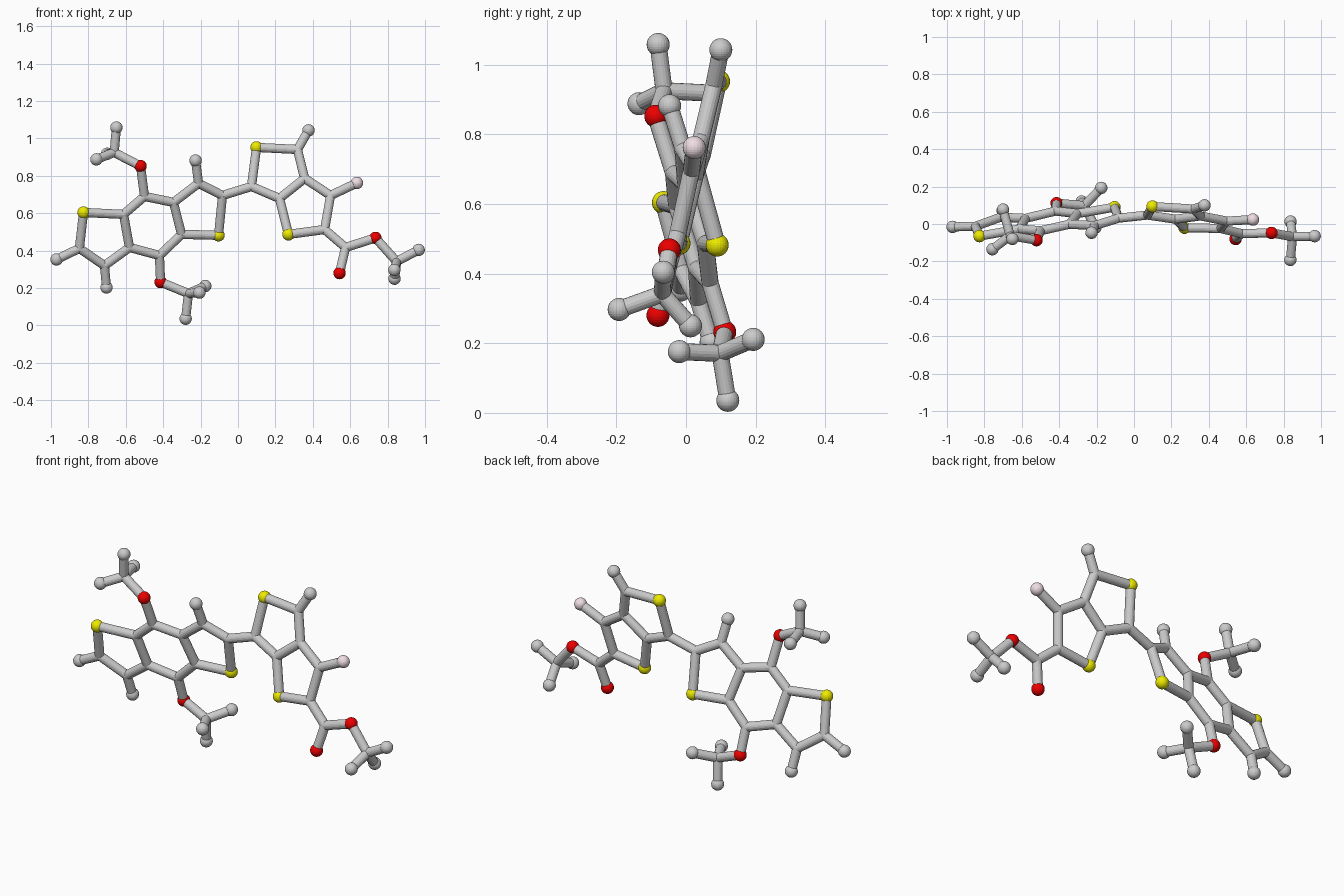
import bpy, bmesh
from mathutils import Vector, Matrix

if "Cube" in bpy.data.objects:
    bpy.data.objects.remove(bpy.data.objects["Cube"])

BALL, STICK = 0.033, 0.0245


def left(x, z):   # tilted plane of the left ring system
    return Vector((x, 0.247 + 0.1647 * x - 0.291 * z, z))


def right(x, z):  # tilted plane of the right ring system
    return Vector((x, -0.1164 - 0.0504 * x + 0.2257 * z, z))


def material(name, rgb):
    m = bpy.data.materials.new(name)
    m.diffuse_color = (*rgb, 1)
    m.use_nodes = True
    m.node_tree.nodes["Principled BSDF"].inputs["Base Color"].default_value = m.diffuse_color
    return m


yellow = material("yellow", (0.85, 0.83, 0.0))
red = material("red", (0.85, 0.0, 0.0))
pink = material("pink", (0.87, 0.73, 0.77))


def finish(name, bm, mat=None):
    mesh = bpy.data.meshes.new(name)
    bm.to_mesh(mesh)
    bm.free()
    ob = bpy.data.objects.new(name, mesh)
    bpy.context.collection.objects.link(ob)
    if mat:
        mesh.materials.append(mat)


def sphere(bm, p, r):
    bmesh.ops.create_uvsphere(bm, u_segments=24, v_segments=16, radius=r,
                              matrix=Matrix.Translation(p))


def balls(name, points, mat=None):
    bm = bmesh.new()
    for p in points:
        sphere(bm, p, BALL)
    finish(name, bm, mat)


def sticks(name, *paths):
    """Round rods along each path, with rounded elbows at the points."""
    bm = bmesh.new()
    elbows = set()
    for path in paths:
        for a, b in zip(path, path[1:]):
            d = b - a
            rot = d.to_track_quat('Z', 'Y').to_matrix().to_4x4()
            bmesh.ops.create_cone(bm, cap_ends=True, segments=18, radius1=STICK,
                                  radius2=STICK, depth=d.length,
                                  matrix=Matrix.Translation((a + b) / 2) @ rot)
        elbows.update(tuple(p) for p in path)
    for p in elbows:
        sphere(bm, Vector(p), STICK)
    finish(name, bm)


# left triple ring
S1, C2, C3 = left(-.826, .604), left(-.848, .412), left(-.714, .32)
C4, C5, C6 = left(-.58, .417), left(-.612, .594), left(-.50, .69)
C7, C8, C9 = left(-.345, .658), left(-.211, .76), left(-.083, .695)
S2, C10, C11 = left(-.104, .482), left(-.302, .487), left(-.42, .374)
H2, H3, H8 = left(-.97, .353), left(-.703, .203), left(-.227, .882)
O1, O2 = left(-.521, .852), left(-.414, .232)
sticks("left_rings",
       [C5, S1, C2, C3, C4, C5, C6, C7, C8, C9, S2, C10, C11, C4],
       [C7, C10], [C2, H2], [C3, H3], [C8, H8], [C6, O1], [C11, O2])

# right double ring
D1, S3, D2 = right(.072, .743), right(.099, .952), right(.318, .941)
D3, D4, S4 = right(.356, .786), right(.222, .679), right(.27, .487)
D5, D6 = right(.463, .513), right(.495, .695)
HD, F = right(.377, 1.043), right(.636, .762)
D7, O3, O4 = right(.575, .417), right(.543, .28), right(.735, .468)
sticks("right_rings",
       [D4, D1, S3, D2, D3, D4, S4, D5, D6, D3],
       [D2, HD], [D6, F], [D5, D7, O3], [D7, O4])
sticks("linking_rod", [C9, D1])


# three-pronged end groups: oxygen, centre, three tips
def end_group(name, start, centre, tips):
    c = Vector(centre)
    tips = [Vector(t) for t in tips]
    sticks(name + "_rods", [start, c], *[[c, t] for t in tips])
    balls(name + "_tips", tips)


end_group("upper_left_tripod", O1, (-.662, -.063, .925),
          [(-.65, -.08, 1.058), (-.757, -.135, .888), (-.70, .077, .918)])
end_group("lower_left_tripod", O2, (-.265, .098, .171),
          [(-.28, .12, .036), (-.175, .193, .211), (-.206, -.019, .176)])
end_group("right_tripod", O4, (.848, -.068, .342),
          [(.966, -.065, .404), (.837, .013, .25), (.836, -.192, .297)])

# end balls
balls("grey_end_balls", [H2, H3, H8, HD])
balls("yellow_balls", [S1, S2, S3, S4], yellow)
balls("red_balls", [O1, O2, O3, O4], red)
balls("pink_ball", [F], pink)
